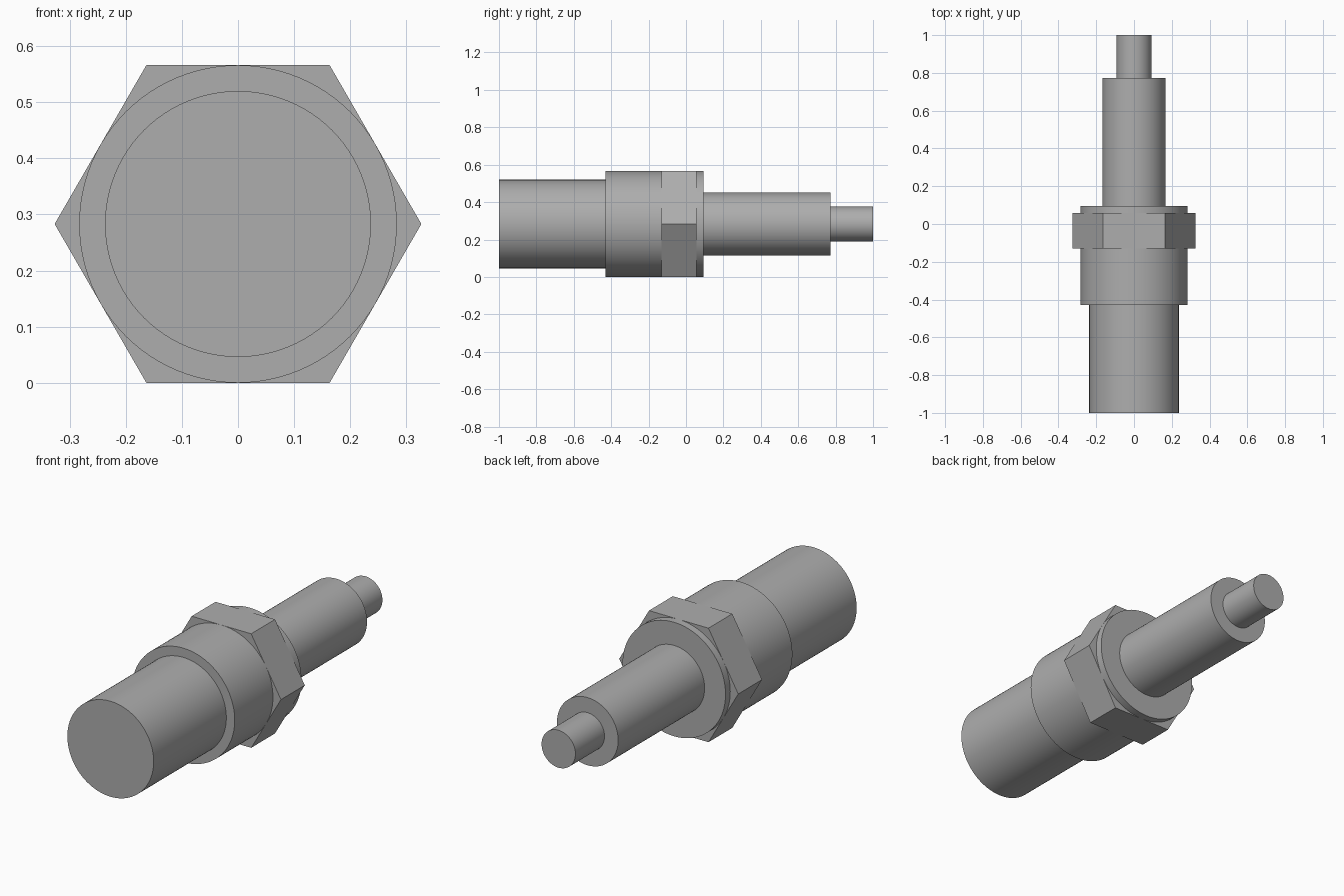
import bpy, bmesh, math

if "Cube" in bpy.data.objects:
    bpy.data.objects.remove(bpy.data.objects["Cube"])

CENTRE_Z = 0.283

steel = bpy.data.materials.new("plain_grey")
steel.diffuse_color = (0.42, 0.42, 0.42, 1)
steel.use_nodes = True
steel.node_tree.nodes["Principled BSDF"].inputs["Base Color"].default_value = steel.diffuse_color


def turned(name, profile, sides, smooth):
    """Closed solid turned around the y axis from (y, radius) points."""
    bm = bmesh.new()
    rings = []
    for y, r in profile:
        rings.append([bm.verts.new((r * math.cos(2 * math.pi * i / sides), y,
                                    r * math.sin(2 * math.pi * i / sides)))
                      for i in range(sides)])
    for a, b in zip(rings, rings[1:]):
        for i in range(sides):
            j = (i + 1) % sides
            bm.faces.new((a[i], a[j], b[j], b[i]))
    bm.faces.new(rings[0])
    bm.faces.new(rings[-1])
    bmesh.ops.recalc_face_normals(bm, faces=bm.faces)
    mesh = bpy.data.meshes.new(name)
    bm.to_mesh(mesh)
    bm.free()
    mesh.materials.append(steel)
    obj = bpy.data.objects.new(name, mesh)
    obj.location.z = CENTRE_Z
    bpy.context.collection.objects.link(obj)
    if smooth:
        bpy.ops.object.select_all(action='DESELECT')
        obj.select_set(True)
        bpy.context.view_layer.objects.active = obj
        bpy.ops.object.shade_smooth_by_angle(angle=math.radians(30))
    return obj


# stepped round body: wide end, collar, shaft, thin tip
turned("stepped_body", [(-1, 0.237), (-0.43, 0.237), (-0.43, 0.283),
                        (0.094, 0.283), (0.094, 0.168), (0.772, 0.168),
                        (0.772, 0.093), (1, 0.093)], 96, True)

# hexagonal nut whose flats are tangent to the collar
hex_r = 0.283 / math.cos(math.pi / 6)
turned("hex_nut", [(-0.13, hex_r), (0.057, hex_r)], 6, False)
